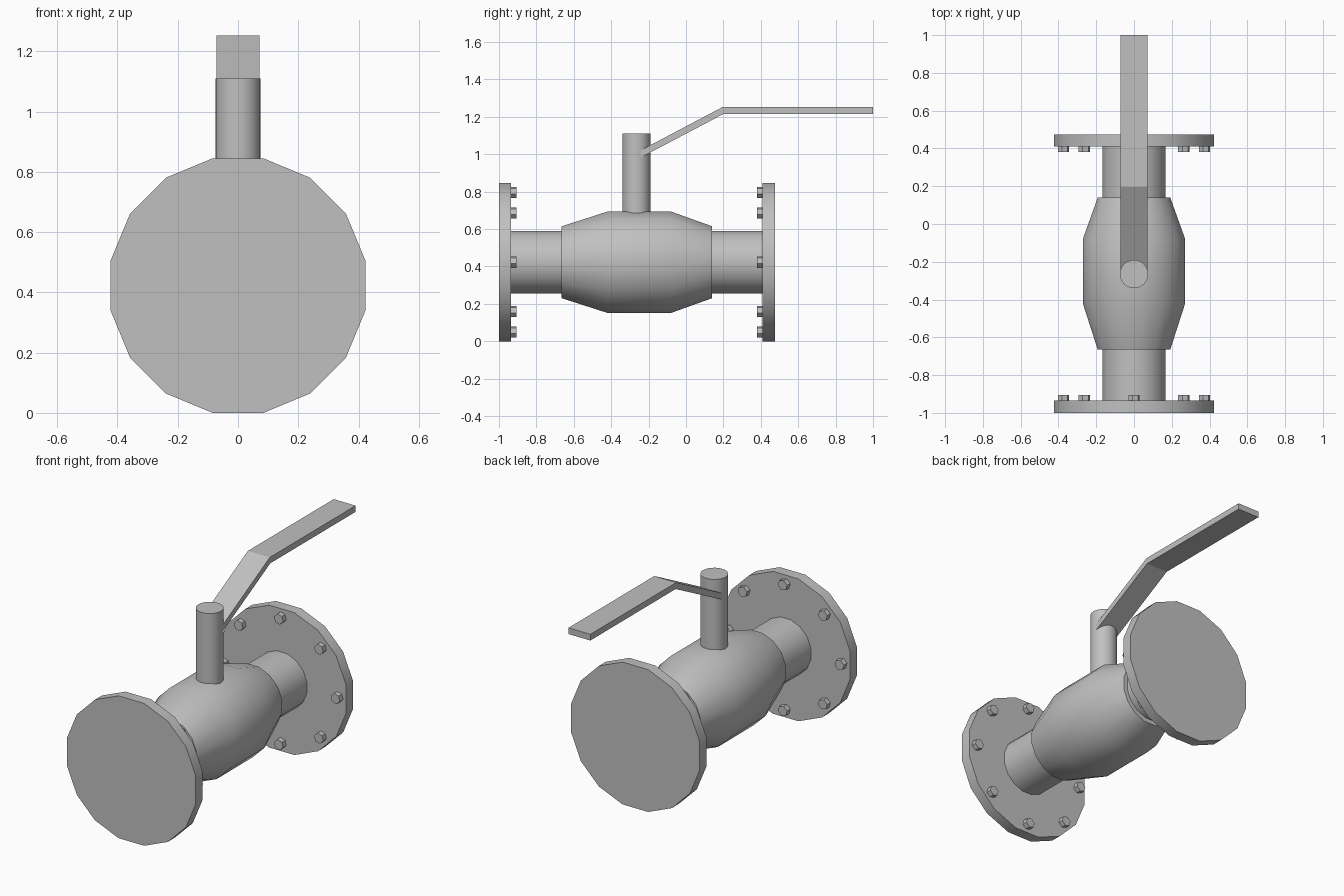
import bpy, bmesh, math
from mathutils import Matrix, Vector

cube = bpy.data.objects.get("Cube")
if cube:
    bpy.data.objects.remove(cube, do_unlink=True)

AXIS_Z = 0.4225          # height of the pipe axis
STEM_Y = -0.265          # stem position along the pipe
SIDES = 16
FLAT = 1 / math.cos(math.pi / SIDES)   # flat-to-flat radius to corner radius

steel = bpy.data.materials.new("grey steel")
steel.use_nodes = True
grey = (0.53, 0.53, 0.53, 1)
steel.diffuse_color = grey
steel.node_tree.nodes["Principled BSDF"].inputs["Base Color"].default_value = grey


def add_object(name, bm, smooth=True):
    bmesh.ops.recalc_face_normals(bm, faces=bm.faces)
    mesh = bpy.data.meshes.new(name)
    bm.to_mesh(mesh)
    bm.free()
    mesh.materials.append(steel)
    obj = bpy.data.objects.new(name, mesh)
    bpy.context.collection.objects.link(obj)
    if smooth:
        bpy.ops.object.select_all(action='DESELECT')
        bpy.context.view_layer.objects.active = obj
        obj.select_set(True)
        bpy.ops.object.shade_smooth_by_angle(angle=math.radians(30))
    return obj


def turned(name, profile):
    """Closed solid around the pipe axis from (y, flat radius) pairs."""
    bm = bmesh.new()
    rings = []
    for y, r in profile:
        ring = []
        for i in range(SIDES):
            a = (i + 0.5) * math.tau / SIDES
            ring.append(bm.verts.new((r * FLAT * math.cos(a), y,
                                      AXIS_Z + r * FLAT * math.sin(a))))
        rings.append(ring)
    for a, b in zip(rings, rings[1:]):
        for i in range(SIDES):
            j = (i + 1) % SIDES
            bm.faces.new((a[i], a[j], b[j], b[i]))
    bm.faces.new(rings[0])
    bm.faces.new(rings[-1])
    return add_object(name, bm)


# Pipe, barrel body and end flanges
turned("pipe", [(-0.95, 0.166), (0.43, 0.166)])
turned("valve_body", [(-0.665, 0.192), (-0.42, 0.271), (-0.08, 0.271), (0.14, 0.192)])
turned("front_flange", [(-1.0, 0.4225), (-0.935, 0.4225)])
turned("back_flange", [(0.41, 0.4225), (0.475, 0.4225)])

# Eight hexagonal bolts on the inner side of each flange
for side, y in (("front", -0.923), ("back", 0.398)):
    bm = bmesh.new()
    for i in range(8):
        a = i * math.tau / 8
        place = Matrix.Translation((0.373 * math.cos(a), y, AXIS_Z + 0.373 * math.sin(a)))
        turn = Matrix.Rotation(math.pi / 2, 4, 'X') @ Matrix.Rotation(math.radians(15), 4, 'Z')
        bmesh.ops.create_cone(bm, cap_ends=True, segments=6, radius1=0.031,
                              radius2=0.031, depth=0.036, matrix=place @ turn)
    add_object(side + "_flange_bolts", bm, smooth=False)

# Upright stem
bm = bmesh.new()
bmesh.ops.create_cone(bm, cap_ends=True, segments=24, radius1=0.075, radius2=0.075,
                      depth=0.46, matrix=Matrix.Translation((0, STEM_Y, 0.88)))
add_object("stem", bm)

# Bent flat lever
bm = bmesh.new()
outline = [(-0.26, 0.973), (0.2, 1.215), (1.0, 1.215),
           (1.0, 1.252), (0.195, 1.252), (-0.26, 1.012)]
side_face = bm.faces.new([bm.verts.new((-0.072, y, z)) for y, z in outline])
swept = bmesh.ops.extrude_face_region(bm, geom=[side_face])["geom"]
bmesh.ops.translate(bm, vec=Vector((0.144, 0, 0)),
                    verts=[v for v in swept if isinstance(v, bmesh.types.BMVert)])
add_object("lever", bm, smooth=False)
